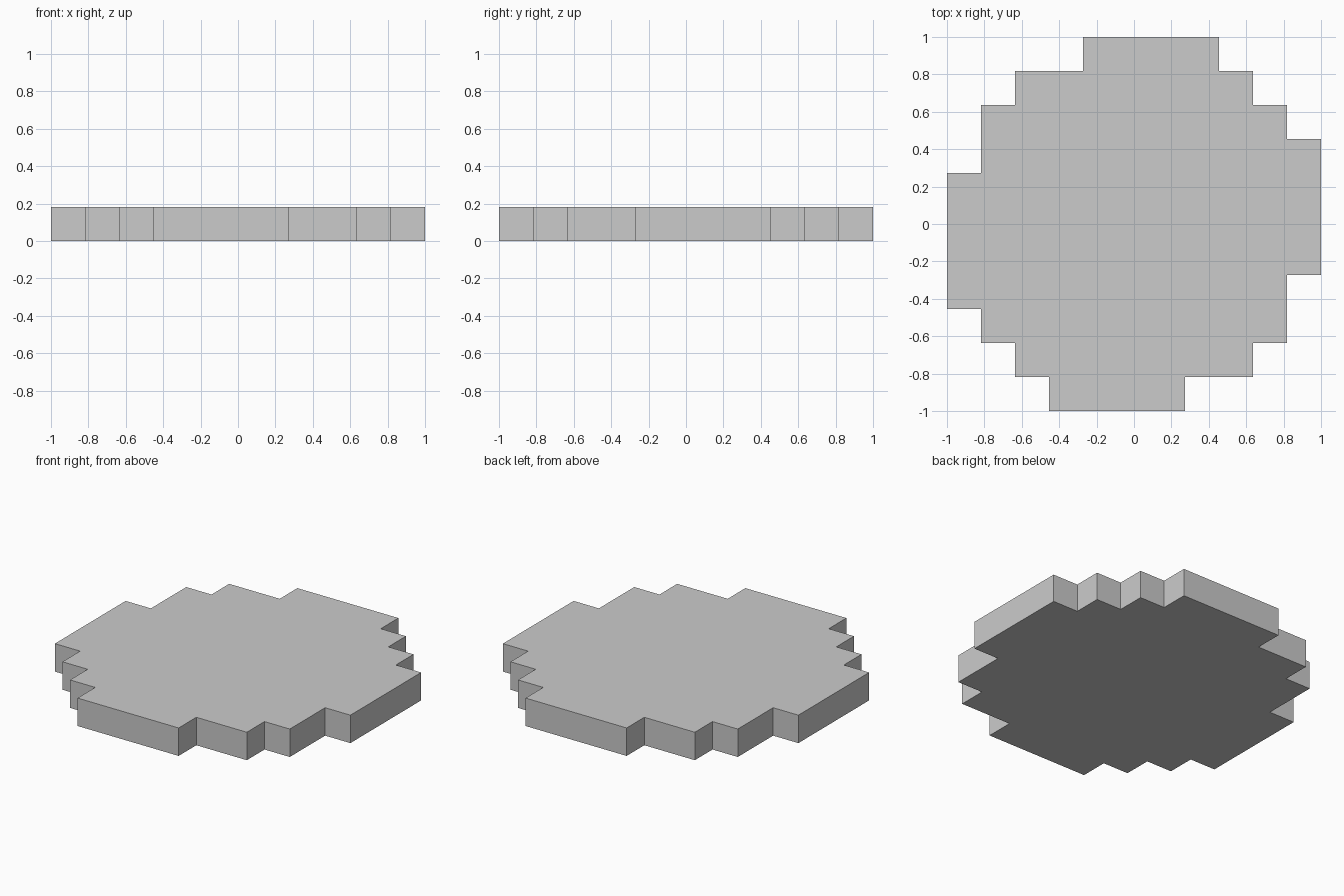
import bpy, bmesh

if "Cube" in bpy.data.objects:
    bpy.data.objects.remove(bpy.data.objects["Cube"])

U = 2 / 11  # one step of the stair outline, also the slab thickness

# Half of the stepped outline in steps; the other half is its 180 degree turn
half = [(-1.5, 5.5), (2.5, 5.5), (2.5, 4.5), (3.5, 4.5), (3.5, 3.5),
        (4.5, 3.5), (4.5, 2.5), (5.5, 2.5), (5.5, -1.5), (4.5, -1.5),
        (4.5, -3.5), (3.5, -3.5), (3.5, -4.5), (1.5, -4.5)]
outline = half + [(-x, -y) for x, y in half]

# Stepped slab: bottom profile extruded upwards
bm = bmesh.new()
base = bm.faces.new([bm.verts.new((x * U, y * U, 0)) for x, y in outline])
top = bmesh.ops.extrude_face_region(bm, geom=[base], use_keep_orig=True)
bmesh.ops.translate(bm, vec=(0, 0, U),
                    verts=[v for v in top["geom"] if isinstance(v, bmesh.types.BMVert)])
bmesh.ops.recalc_face_normals(bm, faces=bm.faces)

mesh = bpy.data.meshes.new("stepped_slab")
bm.to_mesh(mesh)
bm.free()
bpy.context.collection.objects.link(bpy.data.objects.new("stepped_slab", mesh))
